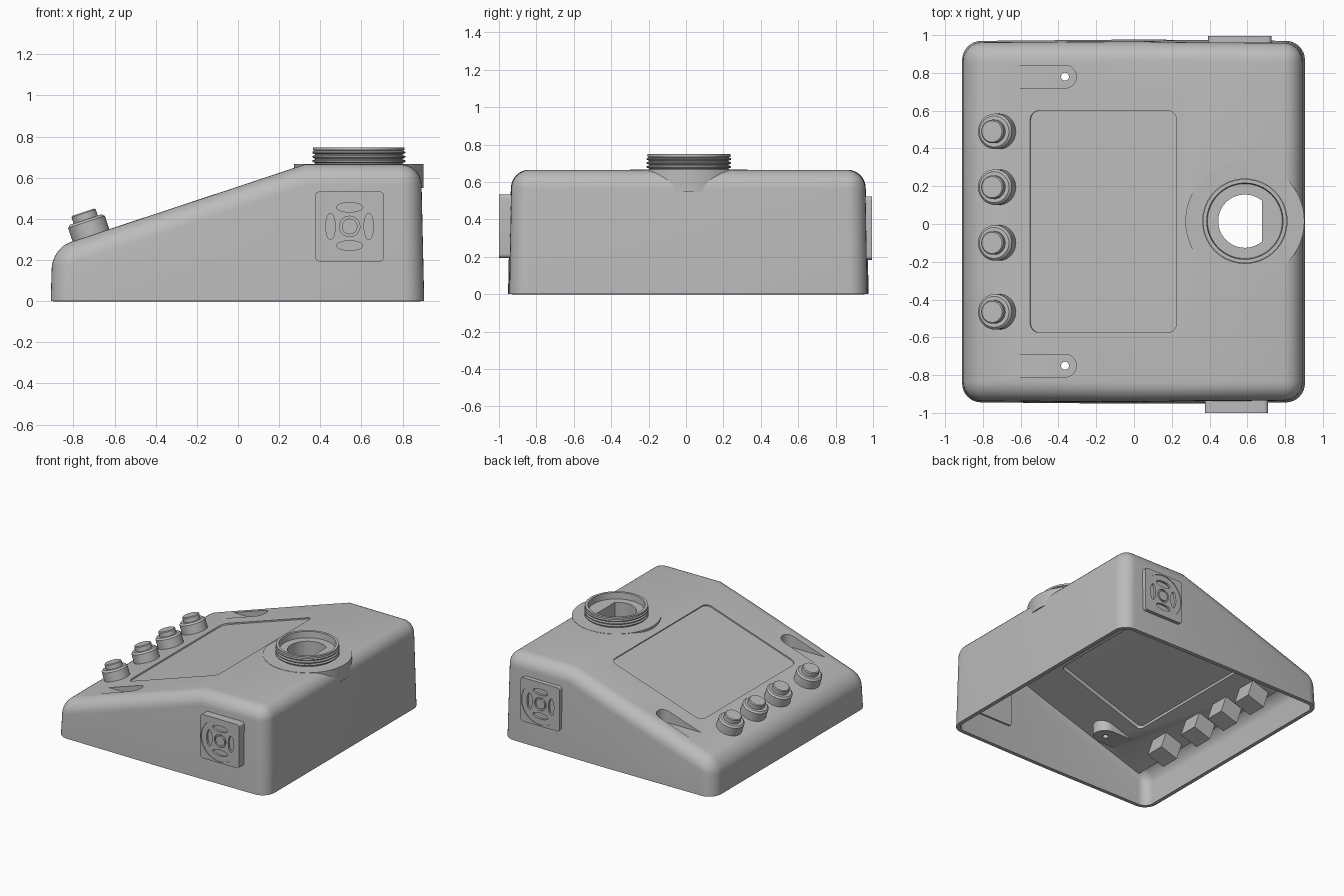
import bpy, bmesh, math
from mathutils import Matrix, Vector

old = bpy.data.objects.get("Cube")
if old:
    bpy.data.objects.remove(old, do_unlink=True)

grey = bpy.data.materials.new("plain grey")
grey.use_nodes = True
grey.diffuse_color = (0.5, 0.5, 0.5, 1)
grey.node_tree.nodes["Principled BSDF"].inputs["Base Color"].default_value = (0.5, 0.5, 0.5, 1)

MID_Y = 0.0125
TILT = math.atan(0.331)
parts = []


def slope_z(x):
    return 0.557 + 0.331 * x


def on_slope(x, y, depth=0.0):
    return (Matrix.Translation((x, y, slope_z(x))) @ Matrix.Rotation(-TILT, 4, 'Y')
            @ Matrix.Translation((0, 0, depth)))


def finish(name, bm, matrix=Matrix()):
    bmesh.ops.transform(bm, matrix=matrix, verts=bm.verts)
    bmesh.ops.recalc_face_normals(bm, faces=bm.faces)
    mesh = bpy.data.meshes.new(name)
    bm.to_mesh(mesh)
    bm.free()
    mesh.materials.append(grey)
    obj = bpy.data.objects.new(name, mesh)
    bpy.context.collection.objects.link(obj)
    parts.append(obj)
    return obj


def box(name, size, matrix, radius=0.0):
    """Box whose upright edges are rounded."""
    bm = bmesh.new()
    bmesh.ops.create_cube(bm, size=1, matrix=Matrix.Diagonal((*size, 1)))
    if radius:
        upright = [e for e in bm.edges
                   if abs(e.verts[0].co.z - e.verts[1].co.z) > size[2] / 2]
        bmesh.ops.bevel(bm, geom=upright, offset=radius, segments=6,
                        profile=0.5, affect='EDGES')
    return finish(name, bm, matrix)


def lathe(name, profile, matrix=Matrix(), n=48, clip=None):
    """Solid turned from (radius, height) points and capped at both ends."""
    bm = bmesh.new()
    rings = [[bm.verts.new((r * math.cos(math.tau * i / n),
                            r * math.sin(math.tau * i / n), z)) for i in range(n)]
             for r, z in profile]
    for a, b in zip(rings, rings[1:]):
        for i in range(n):
            j = (i + 1) % n
            bm.faces.new((a[i], a[j], b[j], b[i]))
    bm.faces.new(rings[0])
    bm.faces.new(rings[-1])
    if clip is not None:
        for v in bm.verts:
            v.co.x = min(v.co.x, clip)
    return finish(name, bm, matrix)


def capsule(name, x0, x1, y, r, bottom, top):
    """Upright slot shape; top is a function of x."""
    bm = bmesh.new()
    outline = []
    for centre, start in ((x1 - r, -math.pi / 2), (x0 + r, math.pi / 2)):
        for i in range(17):
            a = start + math.pi * i / 16
            outline.append((centre + r * math.cos(a), y + r * math.sin(a)))
    low = [bm.verts.new((px, py, bottom)) for px, py in outline]
    high = [bm.verts.new((px, py, top(px))) for px, py in outline]
    bm.faces.new(low)
    bm.faces.new(high)
    for i in range(len(low)):
        j = (i + 1) % len(low)
        bm.faces.new((low[i], low[j], high[j], high[i]))
    return finish(name, bm)


def apply_modifier(obj, mod):
    bpy.context.view_layer.objects.active = obj
    bpy.ops.object.modifier_apply(modifier=mod.name)


def combine(obj, tool, operation='DIFFERENCE', keep=False):
    mod = obj.modifiers.new("combine", 'BOOLEAN')
    mod.operation, mod.solver, mod.object = operation, 'EXACT', tool
    apply_modifier(obj, mod)
    if not keep:
        parts.remove(tool)
        bpy.data.objects.remove(tool, do_unlink=True)


# Wedge-shaped housing, open underneath, with slightly bowed sides
bm = bmesh.new()
columns = [(-0.91, -0.903, slope_z(-0.903), 0.956), (0, 0, slope_z(0), 0.964),
           (0.325, 0.325, 0.665, 0.962), (0.905, 0.89, 0.665, 0.956)]
rows = []
for xb, xt, z, half in columns:
    rows.append([bm.verts.new(p) for p in (
        (xb, MID_Y - half, 0), (xt, MID_Y - half + 0.012, z),
        (xt, MID_Y + half - 0.012, z), (xb, MID_Y + half, 0))])
for a, b in zip(rows, rows[1:]):
    for k in range(3):
        bm.faces.new((a[k], a[k + 1], b[k + 1], b[k]))
bm.faces.new(rows[0])
bm.faces.new(rows[-1])
bmesh.ops.recalc_face_normals(bm, faces=bm.faces)
sharp = [e for e in bm.edges if len(e.link_faces) == 2 and e.calc_face_angle(0) > 0.5]
bmesh.ops.bevel(bm, geom=sharp, offset=0.1, segments=8, profile=0.5,
                affect='EDGES', clamp_overlap=True)
if sum(f.normal.z * f.calc_area() for f in bm.faces) < 0:
    bmesh.ops.reverse_faces(bm, faces=bm.faces)
housing = finish("housing", bm)
wall = housing.modifiers.new("wall", 'SOLIDIFY')
wall.thickness, wall.offset, wall.use_even_offset = 0.03, -1, True
apply_modifier(housing, wall)

# Thicker sloping panel with an opening behind the screen
panel = box("panel_backing", (1.14, 1.82, 0.035), on_slope(-0.27, MID_Y, -0.0425))
combine(panel, box("opening", (0.76, 1.1, 0.2), on_slope(-0.1625, MID_Y, -0.04), 0.03))
combine(housing, panel, 'UNION')

# Two level-floored pockets with a screw hole each
for y in (0.78, -0.75):
    combine(housing, capsule("pocket_boss", -0.66, -0.275, y, 0.085, 0.315,
                             lambda x: slope_z(x) - 0.012), 'UNION')
    combine(housing, capsule("pocket_cut", -0.78, -0.305, y, 0.06, 0.349, lambda x: 0.7))
    combine(housing, lathe("screw_cut", [(0.021, 0.2), (0.021, 0.5)],
                           Matrix.Translation((-0.365, y, 0)), 24))

# Shallow screen recess
combine(housing, box("screen_cut", (0.817, 1.175, 0.1),
                     on_slope(-0.1625, MID_Y, 0.04), 0.05))

# Threaded port on a broad disc, with a flat-sided bore
port_at = Matrix.Translation((0.587, 0.015, 0))
profile = [(0.315, 0.55), (0.315, 0.667), (0.212, 0.667)]
for k in range(3):
    z = 0.672 + k * 0.021
    profile += [(0.213, z), (0.226, z + 0.005), (0.226, z + 0.012), (0.213, z + 0.017)]
profile += [(0.222, 0.734), (0.222, 0.748), (0.202, 0.748), (0.198, 0.70)]
port = lathe("threaded_port", profile, port_at, 64)
bore = lathe("bore", [(0.141, 0.4), (0.141, 0.9)], port_at, 64, clip=0.09)
combine(housing, bore, keep=True)
combine(port, bore)

# Vent plates on the two sides
for name, x, y, z, side in (("front_vent", 0.5425, -1.0, 0.363, 1),
                            ("back_vent", 0.56, 0.995, 0.353, -1)):
    face = Matrix.Translation((x, y, z)) @ Matrix.Rotation(side * math.pi / 2, 4, 'X')
    vent = box(name, (0.335, 0.34, 0.1), face @ Matrix.Translation((0, 0, -0.05)), 0.022)
    combine(vent, lathe("dish", [(0.16, -0.005), (0.16, 0.02)], face, 64))
    combine(vent, lathe("hub_cut", [(0.05, -0.02), (0.05, 0.02)], face, 32))
    for k in range(4):
        oval = (face @ Matrix.Rotation(k * math.pi / 2, 4, 'Z')
                @ Matrix.Translation((0.093, 0, 0)) @ Matrix.Diagonal((0.023, 0.064, 1, 1)))
        combine(vent, lathe("oval_cut", [(1, -0.022), (1, 0.02)], oval, 32))
    lathe(name + "_hub", [(0.038, -0.03), (0.038, -0.005)], face, 32)

# Four push buttons with switch bodies underneath
for i, y in enumerate((0.49, 0.195, -0.1, -0.465), 1):
    lathe(f"button_collar_{i}", [(0.094, -0.02), (0.094, 0.068), (0.082, 0.08)],
          on_slope(-0.715, y))
    lathe(f"button_cap_{i}", [(0.062, 0.07), (0.062, 0.112), (0.056, 0.118)],
          on_slope(-0.715, y))
    box(f"switch_body_{i}", (0.15, 0.15, 0.16), on_slope(-0.715, y, -0.12))

# Smooth shading with crisp edges
bpy.ops.object.select_all(action='DESELECT')
for obj in parts:
    obj.select_set(True)
bpy.context.view_layer.objects.active = housing
bpy.ops.object.shade_smooth_by_angle(angle=math.radians(30))
